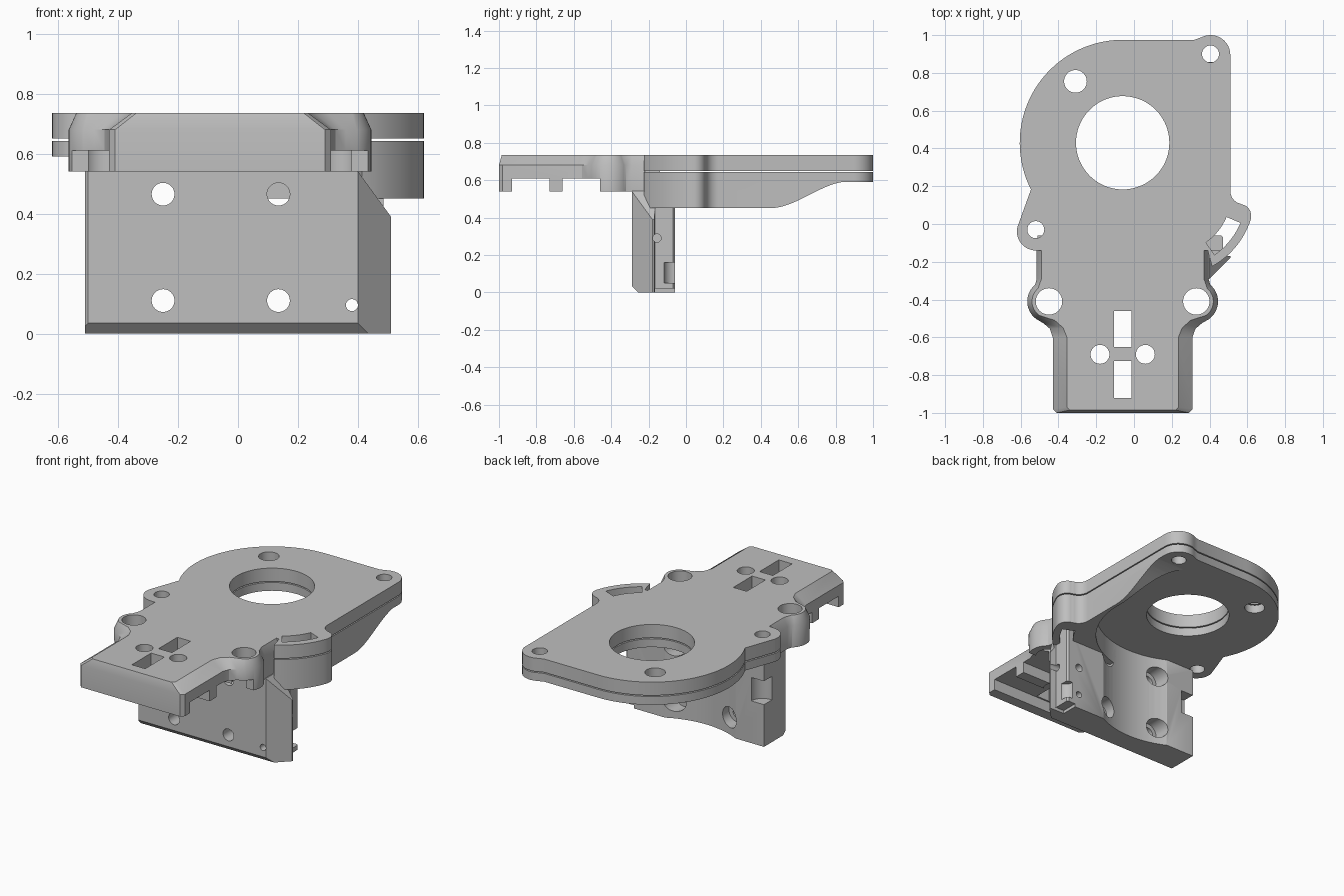
import bpy
import bmesh
from math import cos, sin, radians
from mathutils import Matrix, Vector

old = bpy.data.objects.get("Cube")
if old:
    bpy.data.objects.remove(old, do_unlink=True)

grey = bpy.data.materials.new("matte grey")
grey.use_nodes = True
COLOUR = (0.52, 0.52, 0.52, 1)
grey.diffuse_color = COLOUR
grey.node_tree.nodes["Principled BSDF"].inputs["Base Color"].default_value = COLOUR


# --- helpers ---
def finish(name, bm):
    bmesh.ops.recalc_face_normals(bm, faces=bm.faces)
    mesh = bpy.data.meshes.new(name)
    bm.to_mesh(mesh)
    bm.free()
    mesh.materials.append(grey)
    obj = bpy.data.objects.new(name, mesh)
    bpy.context.scene.collection.objects.link(obj)
    return obj


def loft(name, rings):
    """Closed solid through matching rings of 3D points."""
    bm = bmesh.new()
    loops = [[bm.verts.new(p) for p in ring] for ring in rings]
    n = len(loops[0])
    for a, b in zip(loops, loops[1:]):
        for i in range(n):
            j = (i + 1) % n
            bm.faces.new((a[i], a[j], b[j], b[i]))
    bm.faces.new(loops[0][::-1])
    bm.faces.new(loops[-1])
    return finish(name, bm)


def prism(name, pts, lo, hi, axis="Z"):
    place = {"Z": lambda p, h: (p[0], p[1], h),
             "Y": lambda p, h: (p[0], h, p[1]),
             "X": lambda p, h: (h, p[0], p[1])}[axis]
    return loft(name, [[place(p, h) for p in pts] for h in (lo, hi)])


def arc(cx, cy, r, a0, a1, n=12):
    angles = [radians(a0 + (a1 - a0) * i / n) for i in range(n + 1)]
    return [(cx + r * cos(a), cy + r * sin(a)) for a in angles]


def rod(a, b, r, lo, hi, axis="Z", n=40):
    return prism("cutter", arc(a, b, r, 0, 360 - 360 / n, n - 1), lo, hi, axis)


def box(x0, x1, y0, y1, z0, z1):
    return prism("cutter", [(x0, y0), (x1, y0), (x1, y1), (x0, y1)], z0, z1)


def combine(obj, tools, operation="DIFFERENCE"):
    for tool in tools:
        tool.hide_render = True
        mod = obj.modifiers.new("cut", "BOOLEAN")
        mod.operation = operation
        mod.solver = "EXACT"
        mod.object = tool
        graph = bpy.context.evaluated_depsgraph_get()
        mesh = bpy.data.meshes.new_from_object(obj.evaluated_get(graph))
        obj.modifiers.clear()
        obj.data = mesh
        bpy.data.objects.remove(tool, do_unlink=True)


# --- shared plate outline ---
CX, CY = -0.06, 0.43
outline = (arc(-0.52, -0.04, 0.1, 165, 270)
           + [(0.39, -0.14)]
           + arc(0.2, 0.16, 0.44, -61, -18)
           + arc(0.56, 0.045, 0.06, -10, 80, 8)
           + arc(0.58, 0.175, 0.07, 260, 180, 8)
           + arc(0.405, 0.895, 0.105, 0, 115)
           + [(0.32, 0.975)]
           + arc(CX, CY, 0.545, 90, 207, 40))
slot = arc(0.2, 0.16, 0.395, -55, -23) + arc(0.2, 0.16, 0.315, -23, -55)


def plate_cutters():
    return [rod(CX, CY, 0.247, 0.3, 0.9, n=72),
            rod(0.405, 0.9, 0.045, 0.3, 0.9),
            rod(-0.31, 0.755, 0.06, 0.3, 0.9),
            rod(-0.52, -0.03, 0.045, 0.3, 0.9),
            prism("cutter", slot, 0.3, 0.9)]


upper_plate = prism("upper_plate", outline, 0.65, 0.735)
combine(upper_plate, plate_cutters())
lower_plate = prism("lower_plate", outline, 0.59, 0.643)
combine(lower_plate, plate_cutters())

# --- thickened rim below the lower plate, sweeping up toward the back ---
rim = prism("lower_rim", outline, 0.4, 0.592)
sweep = [(0.45 + 0.42 * t, 0.45 + 0.143 * t * t * (3 - 2 * t))
         for t in [i / 12 for i in range(13)]]
side = [(-0.3, 0.6), (-0.3, 0.47), (-0.2, 0.45)] + sweep + [(0.87, 0.6)]
combine(rim, [prism("cutter", side, 0.05, 0.8, "X")], "INTERSECT")
combine(rim, [rod(CX, CY, 0.55, 0.3, 0.7, n=96),
              prism("cutter", slot, 0.3, 0.9)])

# --- front cover with chamfered top edge ---
low_half = ([(0.35, -1), (0.37, -0.98), (0.37, -0.6), (0.385, -0.555), (0.42, -0.525)]
            + arc(0.39, -0.41, 0.115, -55, 50, 14)
            + [(0.455, -0.29), (0.455, -0.14)])
top_half = ([(0.28, -0.985), (0.295, -0.97), (0.295, -0.6), (0.315, -0.55), (0.36, -0.51)]
            + arc(0.39, -0.41, 0.09, -55, 50, 14)
            + [(0.43, -0.29), (0.43, -0.14)])


def cover_ring(half, z):
    right = [(CX + u, y, z) for u, y in half]
    left = [(CX - u, y, z) for u, y in reversed(half)]
    return right + left


front_cover = loft("front_cover", [cover_ring(low_half, 0.54),
                                   cover_ring(low_half, 0.68),
                                   cover_ring(top_half, 0.735)])
cuts = [box(-0.7, 0.6, -0.93, -0.73, 0.4, 0.61),
        box(-0.7, 0.6, -0.66, -0.46, 0.4, 0.61),
        box(CX - 0.047, CX + 0.047, -0.92, -0.725, 0.4, 0.9),
        box(CX - 0.047, CX + 0.047, -0.65, -0.46, 0.4, 0.9)]
for s in (-1, 1):
    cuts.append(rod(CX + s * 0.39, -0.41, 0.07, 0.4, 0.9))
    cuts.append(rod(CX + s * 0.12, -0.69, 0.05, 0.4, 0.9))
combine(front_cover, cuts)

# --- upright bracket with concave back ---
bracket = prism("upright_bracket",
                [(-0.51, -0.28), (-0.5, -0.29), (0.4, -0.29), (0.51, -0.18), (0.51, -0.17),
                 (0.47, -0.165), (0.47, -0.07), (0.46, -0.06), (-0.51, -0.06)], 0, 0.592)
cuts = [box(-0.7, 0.7, -0.5, -0.14, 0.541, 0.7),
        prism("cutter", [(0.4, 0.541), (0.56, 0.322), (0.56, 0.62), (0.4, 0.62)],
              -0.4, -0.167, "Y"),
        prism("cutter", [(-0.32, -0.03), (-0.225, -0.03), (-0.32, 0.065)], -0.7, 0.7, "X"),
        box(0.41, 0.6, -0.167, 0, -0.1, 0.02),
        rod(CX, CY, 0.55, -0.1, 0.592, n=96),
        rod(0.38, 0.095, 0.02, -0.5, 0.1, "Y"),
        rod(0.38, 0.28, 0.025, -0.12, 0.1, "Y"),
        rod(-0.155, 0.29, 0.022, 0.42, 0.6, "X"),
        rod(0.49, -0.06, 0.06, 0.05, 0.16),
        rod(-0.5, -0.06, 0.08, 0.27, 0.42)]
for x in (-0.25, 0.135):
    for z in (0.11, 0.465):
        cuts.append(rod(x, z, 0.038, -0.5, 0.1, "Y"))
        cuts.append(rod(x, z, 0.065, -0.17, 0.1, "Y"))
combine(bracket, cuts)

# --- smooth the curved walls, keep edges sharp ---
bpy.ops.object.select_all(action="DESELECT")
for part in (upper_plate, lower_plate, rim, front_cover, bracket):
    part.select_set(True)
    bpy.context.view_layer.objects.active = part
bpy.ops.object.shade_smooth_by_angle(angle=radians(30))
